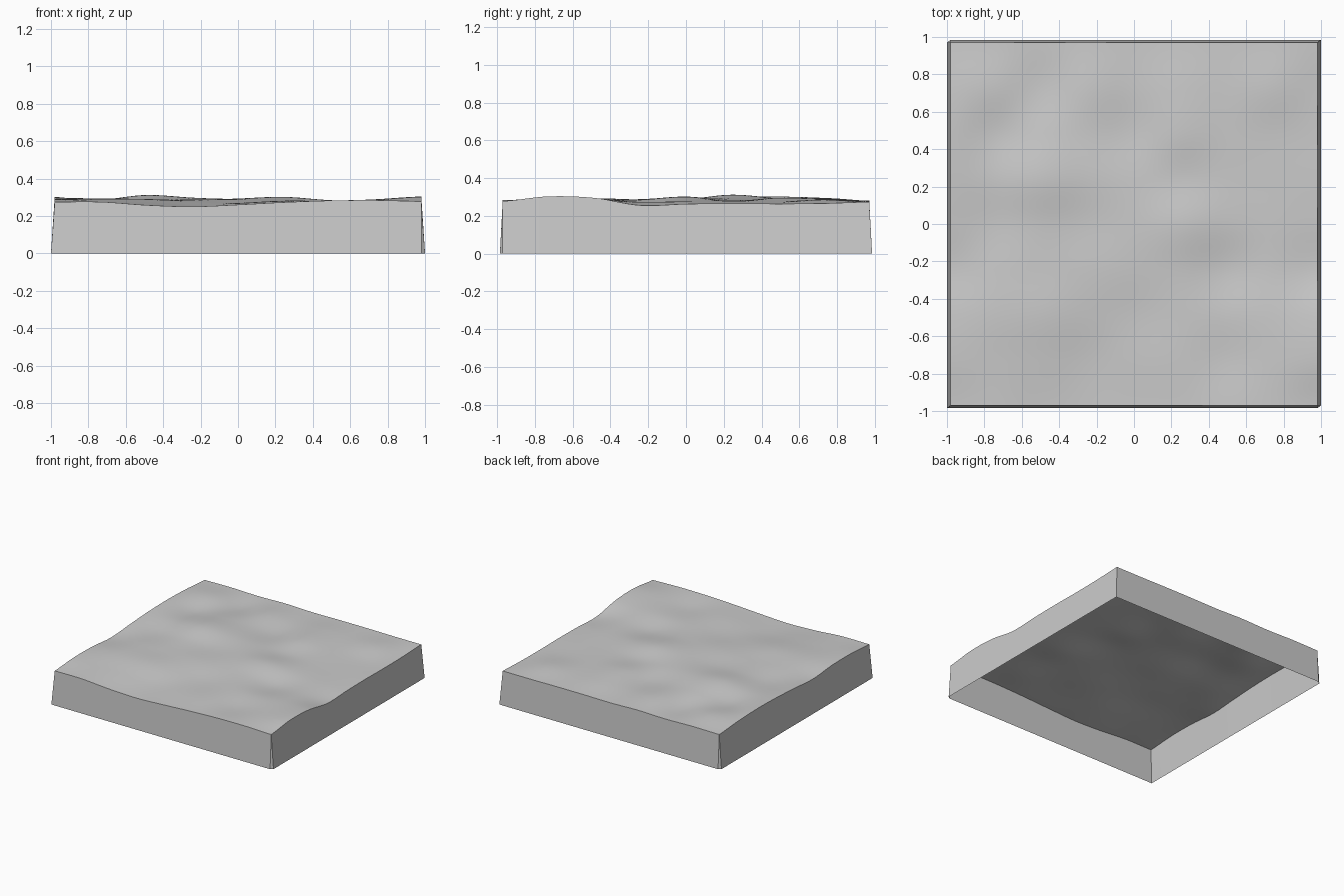
import bpy
import bmesh
import math

cube = bpy.data.objects.get("Cube")
if cube:
    bpy.data.objects.remove(cube, do_unlink=True)

HALF_X, HALF_Y = 0.98, 0.97      # extent of the ground surface
FOOT_X, FOOT_Y = 1.0, 0.985      # extent of the splayed skirt at z = 0
STEPS = 64
BASE = 0.2

# Coarse ground relief in thousandths above BASE, rows from front to back
RELIEF = [
    (75, 75, 58, 50, 60, 73, 82, 84, 78),
    (90, 82, 72, 58, 68, 80, 72, 88, 103),
    (88, 92, 90, 78, 72, 82, 80, 88, 95),
    (70, 85, 85, 88, 88, 85, 64, 74, 56),
    (85, 76, 88, 85, 93, 102, 84, 75, 63),
    (98, 88, 112, 98, 88, 80, 80, 72, 66),
    (102, 75, 92, 88, 72, 95, 82, 72, 64),
    (95, 92, 70, 92, 78, 90, 82, 86, 66),
    (78, 80, 75, 80, 74, 76, 76, 74, 74),
]


def make_material(name, value):
    mat = bpy.data.materials.new(name)
    mat.use_nodes = True
    colour = (value, value, value, 1)
    mat.diffuse_color = colour
    mat.node_tree.nodes["Principled BSDF"].inputs["Base Color"].default_value = colour
    return mat


def spline(values, t):
    """Smooth curve through evenly spaced values, t from 0 to 1."""
    last = len(values) - 1
    i = min(int(t * last), last - 1)
    f = t * last - i
    a, b, c, d = (values[min(max(i + k, 0), last)] for k in (-1, 0, 1, 2))
    return b + f / 2 * (c - a + f * (2 * a - 5 * b + 4 * c - d + f * (3 * (b - c) + d - a)))


def height(u, v):
    return BASE + spline([spline(row, u) for row in RELIEF], v) / 1000


def ground_point(i, j):
    u, v = i / STEPS, j / STEPS
    return ((2 * u - 1) * HALF_X, (2 * v - 1) * HALF_Y, height(u, v))


def add_object(name, bm, mat):
    mesh = bpy.data.meshes.new(name)
    bm.to_mesh(mesh)
    bm.free()
    mesh.materials.append(mat)
    obj = bpy.data.objects.new(name, mesh)
    bpy.context.collection.objects.link(obj)
    bpy.ops.object.select_all(action='DESELECT')
    obj.select_set(True)
    bpy.context.view_layer.objects.active = obj
    bpy.ops.object.shade_smooth_by_angle(angle=math.radians(35))
    return obj


grey = make_material("stone grey", 0.6)

# Rolling ground surface
bm = bmesh.new()
grid = [[bm.verts.new(ground_point(i, j)) for i in range(STEPS + 1)] for j in range(STEPS + 1)]
for j in range(STEPS):
    for i in range(STEPS):
        bm.faces.new((grid[j][i], grid[j][i + 1], grid[j + 1][i + 1], grid[j + 1][i]))
add_object("ground_surface", bm, grey)

# Skirt walls run counter-clockwise; the bottom of the block is open
run = range(STEPS + 1)
walls = [
    ([(i, 0) for i in run], (0, -1)),
    ([(STEPS, j) for j in run], (1, 0)),
    ([(STEPS - i, STEPS) for i in run], (0, 1)),
    ([(0, STEPS - j) for j in run], (-1, 0)),
]
bm = bmesh.new()
for cells, (nx, ny) in walls:
    top, foot = [], []
    for i, j in cells:
        x, y, z = ground_point(i, j)
        top.append(bm.verts.new((x, y, z)))
        # Two opposite corners meet sharply, the other two are clipped
        sharp = (i, j) in ((0, 0), (STEPS, STEPS))
        fx = math.copysign(FOOT_X, x) if nx or sharp else x
        fy = math.copysign(FOOT_Y, y) if ny or sharp else y
        foot.append(bm.verts.new((fx, fy, 0)))
    for k in range(STEPS):
        bm.faces.new((foot[k], foot[k + 1], top[k + 1], top[k]))

# Narrow triangles closing the clipped corners
for i, j, s in ((STEPS, 0, 1), (0, STEPS, -1)):
    points = [(s * HALF_X, -s * FOOT_Y, 0), (s * FOOT_X, -s * HALF_Y, 0), ground_point(i, j)]
    bm.faces.new([bm.verts.new(p) for p in points])
bmesh.ops.remove_doubles(bm, verts=bm.verts, dist=0.0005)
add_object("skirt", bm, grey)
